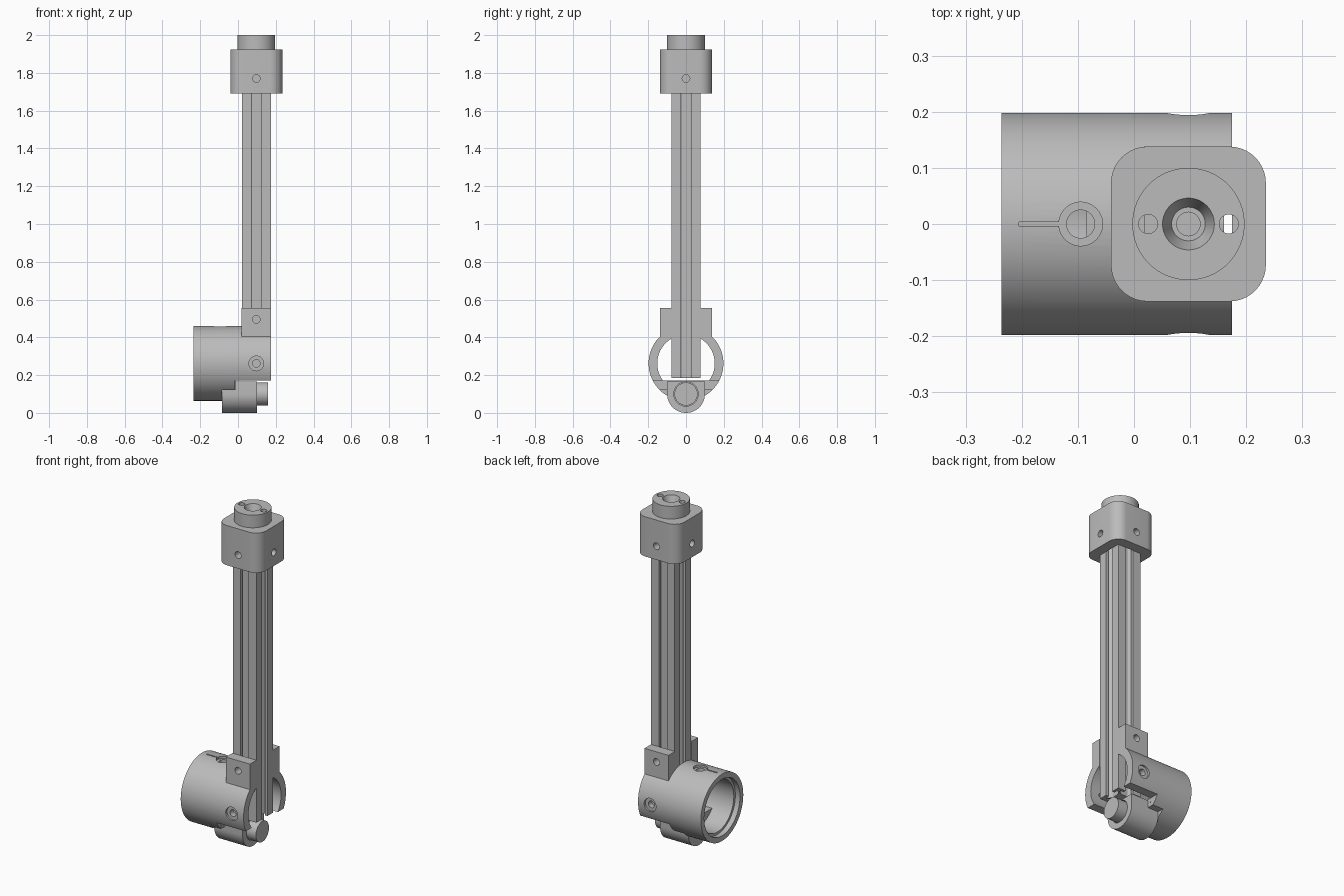
import bpy, bmesh, math
from mathutils import Matrix

if "Cube" in bpy.data.objects:
    bpy.data.objects.remove(bpy.data.objects["Cube"], do_unlink=True)

grey = bpy.data.materials.new("plain grey")
grey.use_nodes = True
grey.diffuse_color = (0.5, 0.5, 0.5, 1)
grey.node_tree.nodes["Principled BSDF"].inputs["Base Color"].default_value = (0.5, 0.5, 0.5, 1)

AXIS = 0.097      # x of the upright's centre line
BORE_Z = 0.262    # height of the clamp's centre line
TURN = {"x": Matrix.Rotation(math.pi / 2, 4, "Y"),
        "y": Matrix.Rotation(math.pi / 2, 4, "X"), "z": Matrix.Identity(4)}


def finish(name, bm):
    bmesh.ops.recalc_face_normals(bm, faces=bm.faces)
    mesh = bpy.data.meshes.new(name)
    bm.to_mesh(mesh)
    bm.free()
    ob = bpy.data.objects.new(name, mesh)
    bpy.context.collection.objects.link(ob)
    mesh.materials.append(grey)
    return ob


def box(name, x, y, z):
    bm = bmesh.new()
    size = Matrix.Diagonal((x[1] - x[0], y[1] - y[0], z[1] - z[0], 1))
    mid = Matrix.Translation([sum(r) / 2 for r in (x, y, z)])
    bmesh.ops.create_cube(bm, size=1, matrix=mid @ size)
    return finish(name, bm)


def cyl(name, axis, centre, r, length, r2=None, n=48):
    bm = bmesh.new()
    bmesh.ops.create_cone(bm, cap_ends=True, segments=n, radius1=r, radius2=r2 or r,
                          depth=length, matrix=Matrix.Translation(centre) @ TURN[axis])
    return finish(name, bm)


def extrude(name, points, move):
    bm = bmesh.new()
    face = bm.faces.new([bm.verts.new(p) for p in points])
    new = bmesh.ops.extrude_face_region(bm, geom=[face])["geom"]
    bmesh.ops.translate(bm, vec=move, verts=[v for v in new if isinstance(v, bmesh.types.BMVert)])
    return finish(name, bm)


def combine(ob, operation, tools):
    # Bake each boolean and discard its tool
    for tool in tools:
        mod = ob.modifiers.new("combine", "BOOLEAN")
        mod.operation, mod.object, mod.solver = operation, tool, "EXACT"
        tool.hide_render = True
        bpy.context.view_layer.update()
        mesh = bpy.data.meshes.new_from_object(ob.evaluated_get(bpy.context.evaluated_depsgraph_get()))
        ob.modifiers.clear()
        ob.data = mesh
        bpy.data.objects.remove(tool, do_unlink=True)


def arc(cx, cy, r, start, end, n):
    return [(cx + r * math.cos(math.radians(start + (end - start) * i / n)),
             cy + r * math.sin(math.radians(start + (end - start) * i / n))) for i in range(n + 1)]


# Slotted upright: one side's profile turned four times
side = [(0.077, -0.077), (0.077, -0.026), (0.06, -0.026), (0.06, -0.046), (0.05, -0.046), (0.034, -0.022)]
side += [(x, -y) for x, y in reversed(side[1:])]
profile = []
for k in range(4):
    c, s = round(math.cos(k * math.pi / 2)), round(math.sin(k * math.pi / 2))
    profile += [(AXIS + c * x - s * y, s * x + c * y, 0.185) for x, y in side]
upright = extrude("slotted_upright", profile, (0, 0, 1.62))

# Rounded cap with its top boss
rounded = []
for k, (sx, sy) in enumerate([(1, 1), (-1, 1), (-1, -1), (1, -1)]):
    rounded += [(x, y, 1.69) for x, y in
                arc(AXIS + sx * 0.073, sy * 0.073, 0.065, k * 90, k * 90 + 90, 10)]
cap = extrude("rounded_cap", rounded, (0, 0, 0.235))
combine(cap, "UNION", [cyl("boss", "z", (AXIS, 0, 1.95), 0.1, 0.1, n=64)])
combine(cap, "DIFFERENCE", [
    box("socket", (AXIS - 0.078, AXIS + 0.078), (-0.078, 0.078), (1.6, 1.805)),
    cyl("countersink", "z", (AXIS, 0, 1.98), 0.03, 0.05, 0.048),
    cyl("centre_hole", "z", (AXIS, 0, 1.9), 0.021, 0.3),
    cyl("pin_hole_right", "z", (AXIS - 0.072, 0, 1.9), 0.017, 0.3),
    cyl("pin_hole_left", "z", (AXIS + 0.072, 0, 1.9), 0.017, 0.3),
    cyl("screw_hole_y", "y", (AXIS, 0, 1.77), 0.02, 0.4),
    cyl("screw_hole_x", "x", (AXIS, 0, 1.77), 0.02, 0.4)])

# Tube clamp with a fork that grips the upright
clamp = cyl("tube_clamp", "x", (-0.0305, 0, BORE_Z), 0.198, 0.411, n=96)
combine(clamp, "UNION", [box("fork", (0.018, 0.175), (-0.138, 0.138), (BORE_Z, 0.555))])
combine(clamp, "DIFFERENCE", [
    cyl("bore", "x", (0, 0, BORE_Z), 0.152, 0.8, n=96),
    cyl("end_step", "x", (-0.236, 0, BORE_Z), 0.167, 0.06, n=96),
    box("fork_gap", (0.018, 0.3), (-0.0775, 0.0775), (0.2, 0.7)),
    box("lower_cut", (-0.015, 0.3), (-0.3, 0.3), (0, 0.172)),
    box("ear_notch", (-0.085, 0.3), (-0.3, 0.3), (0, 0.122)),
    cyl("top_recess", "z", (-0.095, 0, 0.48), 0.039, 0.07),
    cyl("top_hole", "z", (-0.095, 0, 0.44), 0.025, 0.15),
    box("slit", (-0.205, -0.12), (-0.004, 0.004), (0.445, 0.48)),
    cyl("fork_hole", "y", (AXIS, 0, 0.495), 0.02, 0.4),
    cyl("side_hole", "y", (AXIS, 0, BORE_Z), 0.02, 0.5)]
    + [cyl("side_recess", "y", (AXIS, s * 0.21, BORE_Z), 0.039, 0.05) for s in (-1, 1)])

# Ears joining the clamp to the pivot housing
ears = box("ear_web", (-0.085, -0.014), (-0.14, 0.14), (0.122, 0.171))
combine(ears, "DIFFERENCE", [cyl("ear_hole", "x", (-0.02, s * 0.127, 0.137), 0.012, 0.08, n=24)
                             for s in (-1, 1)])

# Round-bottomed pivot housing and its pin
outline = [(0.1, 0.171)] + arc(0, 0.105, 0.1, 0, -180, 32) + [(-0.1, 0.171)]
housing = extrude("pivot_housing", [(-0.085, y, z) for y, z in outline], (0.185, 0, 0))
combine(housing, "DIFFERENCE", [cyl("pin_bore", "x", (0.1, 0, 0.105), 0.0645, 0.1)])
pin = cyl("pivot_pin", "x", (0.08, 0, 0.105), 0.061, 0.16)

# Rest the base on the ground
parts = [upright, cap, clamp, ears, housing, pin]
low = min(v.co.z for v in housing.data.vertices)
for ob in parts:
    ob.data.transform(Matrix.Translation((0, 0, -low if ob in (housing, pin) else 0)))
    bpy.ops.object.select_all(action="DESELECT")
    ob.select_set(True)
    bpy.context.view_layer.objects.active = ob
    bpy.ops.object.shade_smooth_by_angle(angle=math.radians(30))
